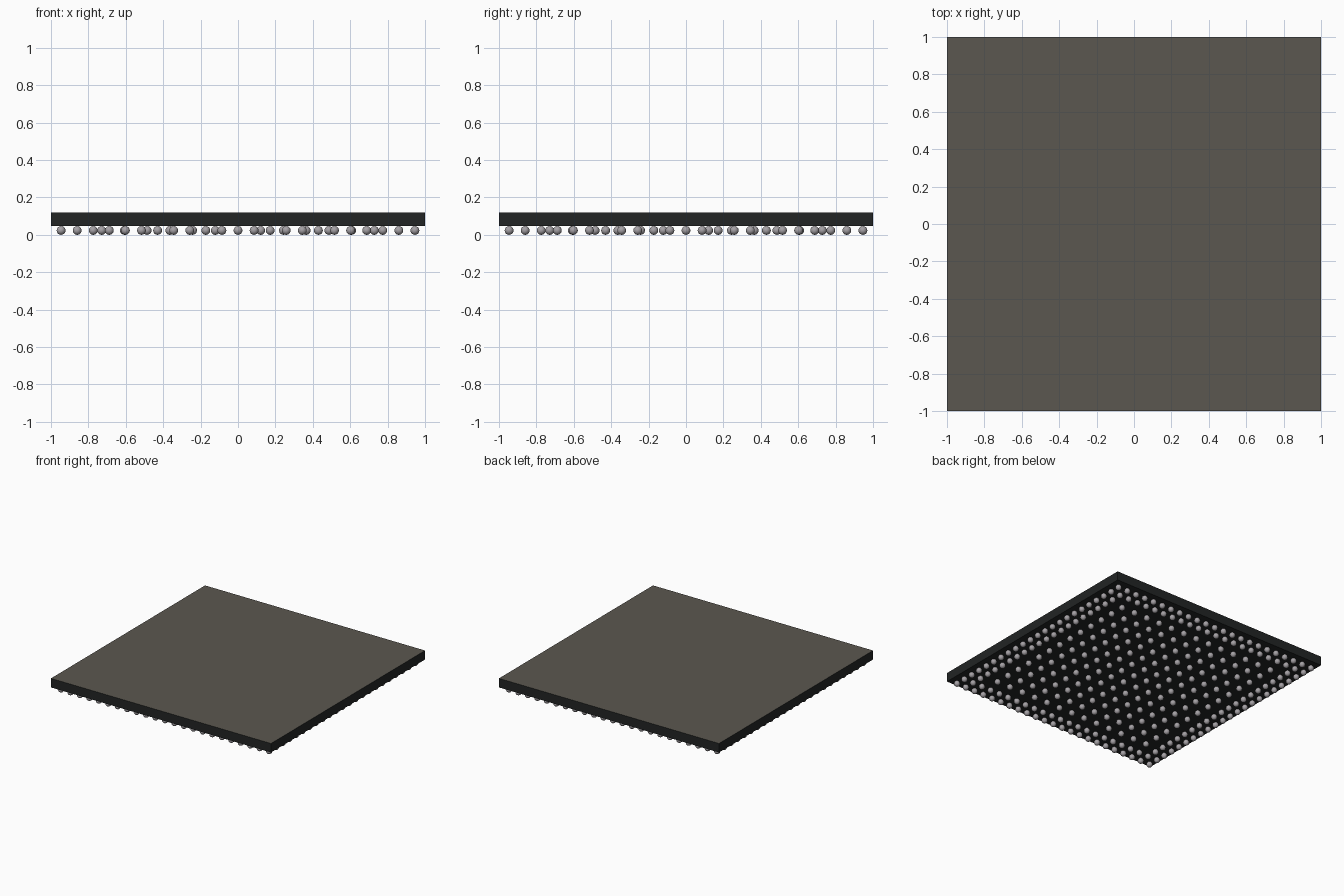
import bpy
import bmesh
from mathutils import Matrix

if "Cube" in bpy.data.objects:
    bpy.data.objects.remove(bpy.data.objects["Cube"])


def material(name, rgb):
    m = bpy.data.materials.new(name)
    m.diffuse_color = (*rgb, 1.0)
    m.use_nodes = True
    m.node_tree.nodes["Principled BSDF"].inputs["Base Color"].default_value = m.diffuse_color
    return m


def add_object(name, bm, mats):
    mesh = bpy.data.meshes.new(name)
    bm.to_mesh(mesh)
    bm.free()
    for m in mats:
        mesh.materials.append(m)
    obj = bpy.data.objects.new(name, mesh)
    bpy.context.collection.objects.link(obj)
    return obj


black = material("black substrate", (0.016, 0.018, 0.018))
grey = material("warm grey lid", (0.105, 0.097, 0.080))
silver = material("solder silver", (0.38, 0.36, 0.38))

BOTTOM, TOP, RADIUS = 0.046, 0.12, 0.0235

# Package body: square slab with a warm grey top face
bm = bmesh.new()
bmesh.ops.create_cube(bm, size=1.0, matrix=Matrix.Translation((0, 0, (BOTTOM + TOP) / 2))
                      @ Matrix.Diagonal((2, 2, TOP - BOTTOM, 1)))
bm.normal_update()
for f in bm.faces:
    f.material_index = 1 if f.normal.z > 0.5 else 0
add_object("package_body", bm, [black, grey])


def solder_balls(name, half_count, pitch, keep):
    """Grid of balls under the body, filtered by ring distance from the centre."""
    bm = bmesh.new()
    for i in range(-half_count, half_count + 1):
        for j in range(-half_count, half_count + 1):
            if keep(max(abs(i), abs(j))):
                bmesh.ops.create_uvsphere(
                    bm, u_segments=16, v_segments=10, radius=RADIUS,
                    matrix=Matrix.Translation((i * pitch, j * pitch, RADIUS)))
    for f in bm.faces:
        f.smooth = True
    add_object(name, bm, [silver])


# Two dense outer rings, and a wider-spaced inner grid
solder_balls("outer_solder_balls", 11, 0.086, lambda ring: ring >= 10)
solder_balls("inner_solder_balls", 6, 0.1215, lambda ring: True)
